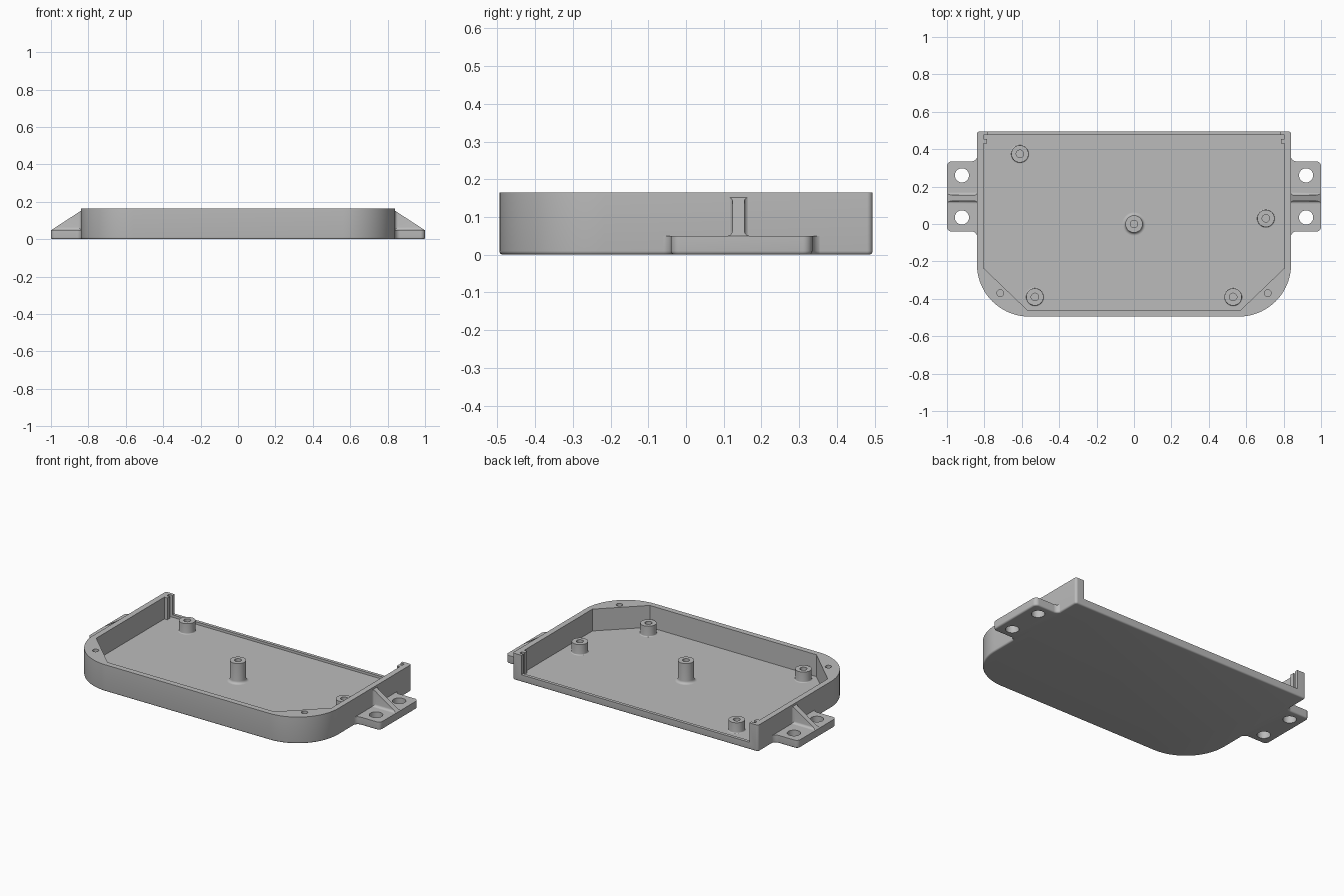
import bpy, bmesh, math
from mathutils import Vector

cube = bpy.data.objects.get("Cube")
if cube:
    bpy.data.objects.remove(cube, do_unlink=True)

grey = bpy.data.materials.new("matte grey plastic")
grey.use_nodes = True
grey.diffuse_color = (0.5, 0.5, 0.5, 1)
grey.node_tree.nodes["Principled BSDF"].inputs["Base Color"].default_value = (0.5, 0.5, 0.5, 1)

HEIGHT, FLOOR, LIP, EAR = 0.165, 0.03, 0.045, 0.05


def finish(bm, name):
    bmesh.ops.recalc_face_normals(bm, faces=bm.faces)
    mesh = bpy.data.meshes.new(name)
    bm.to_mesh(mesh)
    bm.free()
    obj = bpy.data.objects.new(name, mesh)
    bpy.context.collection.objects.link(obj)
    mesh.materials.append(grey)
    return obj


def activate(obj):
    bpy.ops.object.select_all(action="DESELECT")
    obj.select_set(True)
    bpy.context.view_layer.objects.active = obj


def smooth(obj):
    activate(obj)
    bpy.ops.object.shade_smooth_by_angle(angle=math.radians(35))


def rounded(corners, steps=10):
    """Outline from (x, y, radius) corners, each rounded by an arc."""
    out = []
    for i, (x, y, r) in enumerate(corners):
        p = Vector((x, y))
        if not r:
            out.append(p)
            continue
        a = (Vector(corners[i - 1][:2]) - p).normalized()
        b = (Vector(corners[(i + 1) % len(corners)][:2]) - p).normalized()
        centre = p + (a + b) * r      # square corners
        for k in range(steps + 1):
            t = math.pi / 2 * k / steps
            out.append(centre - b * r * math.cos(t) - a * r * math.sin(t))
    return out


def prism(outline, low, high, axis="z", bevel=0):
    """Extrude an outline along z, or a y-z outline along x."""
    bm = bmesh.new()
    place = (lambda p, h: (p[0], p[1], h)) if axis == "z" else (lambda p, h: (h, p[0], p[1]))
    face = bm.faces.new([bm.verts.new(place(p, low)) for p in outline])
    rim = list(face.edges)
    new = bmesh.ops.extrude_face_region(bm, geom=[face], use_keep_orig=True)["geom"]
    shift = Vector(place((0, 0), high - low))
    bmesh.ops.translate(bm, vec=shift, verts=[g for g in new if isinstance(g, bmesh.types.BMVert)])
    bmesh.ops.recalc_face_normals(bm, faces=bm.faces)
    if bevel:
        bmesh.ops.bevel(bm, geom=rim, offset=bevel, segments=4, profile=0.5, affect="EDGES")
    return bm


def circle(x, y, r, n=32):
    return [(x + r * math.cos(math.tau * k / n), y + r * math.sin(math.tau * k / n)) for k in range(n)]


def cut(obj, cutter_bm):
    cutter = finish(cutter_bm, "cutter")
    cutter.hide_render = True
    mod = obj.modifiers.new("cut", "BOOLEAN")
    mod.operation, mod.solver, mod.object = "DIFFERENCE", "EXACT", cutter
    activate(obj)
    bpy.ops.object.modifier_apply(modifier=mod.name)
    bpy.data.objects.remove(cutter, do_unlink=True)


def mirror(obj):
    mod = obj.modifiers.new("mirror", "MIRROR")
    mod.use_mirror_merge = False
    activate(obj)
    bpy.ops.object.modifier_apply(modifier=mod.name)


# Tray with large front corners and an open back
tray = finish(prism(rounded([(-0.84, -0.495, 0.28), (0.84, -0.495, 0.28),
                             (0.84, 0.495, 0.015), (-0.84, 0.495, 0.015)], 24),
                    0, HEIGHT, bevel=0.01), "tray")

# Cavity with chamfered front corners and the panel slot near the back
half = [(0.57, -0.46), (0.805, -0.235), (0.805, 0.43), (0.785, 0.43),
        (0.785, 0.455), (0.805, 0.455), (0.805, 0.475)]
cut(tray, prism(half + [(-x, y) for x, y in reversed(half)], FLOOR, 0.3))
cut(tray, prism([(-0.78, 0.46), (0.78, 0.46), (0.78, 0.6), (-0.78, 0.6)], LIP, 0.3))

# Lid screw holes
for side in (-1, 1):
    cut(tray, prism(circle(side * 0.715, -0.37, 0.018), 0.06, 0.3))
smooth(tray)

# Mounting ears with blended roots and bolt holes
ears = finish(prism(rounded([(0.82, -0.075, 0), (0.838, -0.075, 0), (0.838, -0.04, 0.03),
                             (1, -0.04, 0.025), (1, 0.335, 0.025), (0.838, 0.335, 0.03),
                             (0.838, 0.37, 0), (0.82, 0.37, 0)]),
                    0, EAR, bevel=0.01), "mounting_ears")
for y in (0.035, 0.26):
    cut(ears, prism(circle(0.92, y, 0.038), -0.1, 0.2))
mirror(ears)
smooth(ears)


# Sloping ribs: one blends into the ear, one into the wall
def slope(bm, name):
    geom = bm.verts[:] + bm.edges[:] + bm.faces[:]
    bmesh.ops.bisect_plane(bm, geom=geom, plane_co=(1, 0, EAR - 0.002),
                           plane_no=(0.104, 0, 0.16), clear_outer=True)
    bmesh.ops.holes_fill(bm, edges=[e for e in bm.edges if e.is_boundary], sides=0)
    rib = finish(bm, name)
    mirror(rib)
    smooth(rib)


Y, W, R = 0.139, 0.016, 0.014
arc = [(W + R * (1 - math.sin(t)), R * (1 - math.cos(t)))
       for t in [math.pi / 2 * k / 6 for k in range(7)]]
flare = [(Y + a, EAR + b) for a, b in arc]
flare_left = [(Y - a, EAR + b) for a, b in reversed(arc)]
slope(prism([(Y - W - R, 0.04), (Y + W + R, 0.04)] + flare
            + [(Y + W, 0.2), (Y - W, 0.2)] + flare_left, 0.82, 1, axis="x"), "ear_ribs")
plan = [(0.839 + b, Y + a) for a, b in arc]
plan_low = [(0.839 + b, Y - a) for a, b in reversed(arc)]
slope(prism([(0.82, Y - W - R)] + plan_low[::-1] + plan[::-1] + [(0.82, Y + W + R)],
            0.04, 0.2), "rib_wall_blends")


# Standoff posts with flared feet and blind holes
def post(name, x, y, top, foot, r=0.046, hole=0.02, n=32):
    profile = [(r + foot * (1 - math.sin(t)), FLOOR + foot * (1 - math.cos(t)))
               for t in [math.pi / 2 * k / 6 for k in range(7)]]
    profile += [(r, top), (hole, top), (hole, FLOOR + 0.01), (0, FLOOR + 0.01)]
    bm = bmesh.new()
    verts = [bm.verts.new((x + a, y, z)) for a, z in profile]
    edges = [bm.edges.new(pair) for pair in zip(verts, verts[1:])]
    bmesh.ops.spin(bm, geom=verts + edges, cent=(x, y, 0), axis=(0, 0, 1),
                   angle=math.tau, steps=n, use_merge=True)
    bmesh.ops.remove_doubles(bm, verts=bm.verts, dist=0.0001)
    smooth(finish(bm, name))


post("centre_post", 0, 0, 0.155, 0.016)
post("back_right_post", -0.61, 0.375, 0.095, 0.006)
post("left_post", 0.705, 0.03, 0.095, 0.006)
post("front_right_post", -0.53, -0.39, 0.095, 0.006)
post("front_left_post", 0.53, -0.39, 0.095, 0.006)
